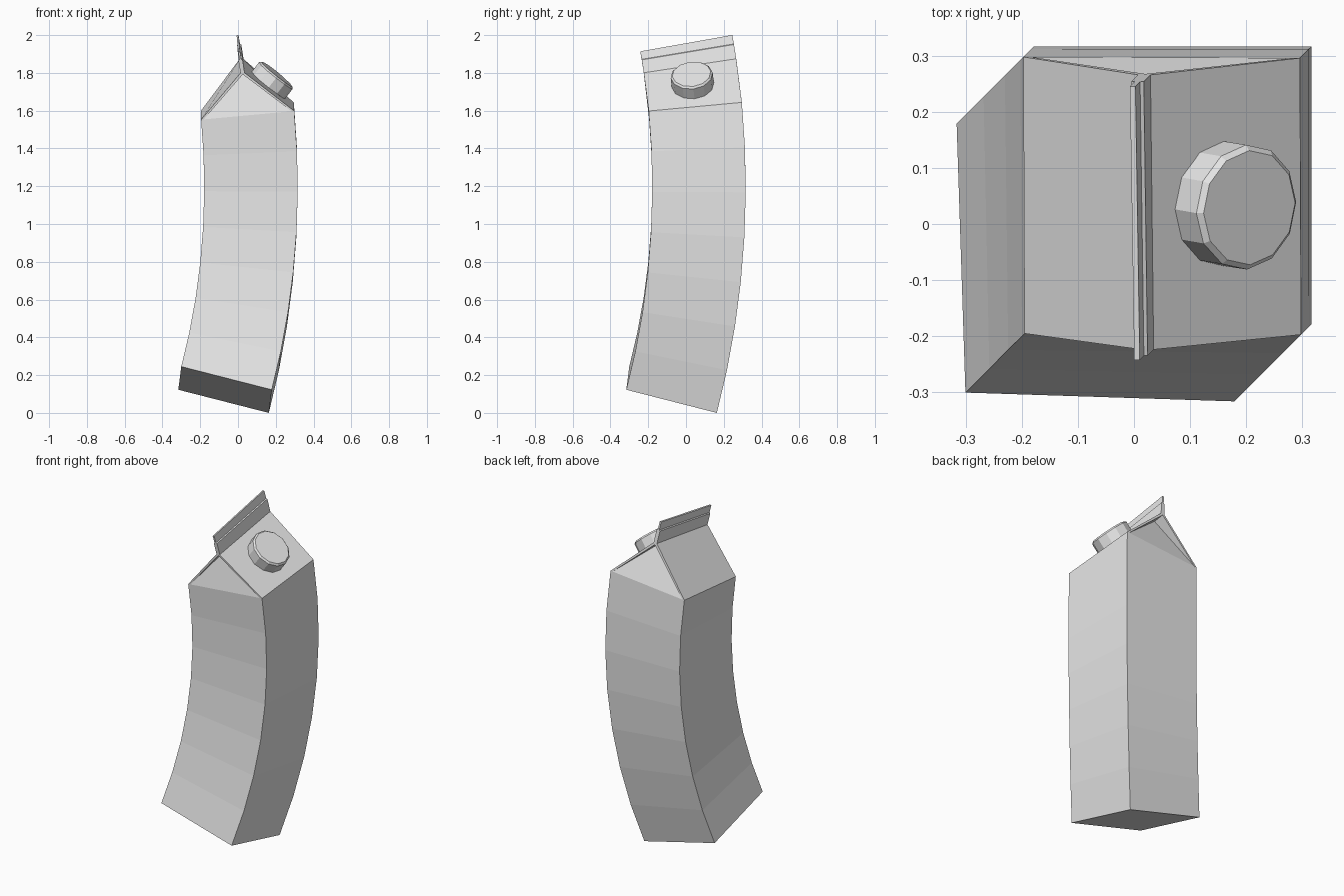
import bpy, bmesh, math
from mathutils import Vector, Matrix

if "Cube" in bpy.data.objects:
    bpy.data.objects.remove(bpy.data.objects["Cube"], do_unlink=True)

HALF = 0.2475          # half width of the square carton
EAVE, RIDGE = 1.5, 1.745
FOLD, TOP = 1.815, 1.865
LEAN = math.radians(20.5)          # tilt at the base
CURL = math.radians(28) / EAVE     # change of tilt per unit of height
DIAGONAL = Vector((1, 1, 0)).normalized()

grey = bpy.data.materials.new("carton_grey")
grey.use_nodes = True
grey.diffuse_color = (0.8, 0.8, 0.8, 1)
grey.node_tree.nodes["Principled BSDF"].inputs["Base Color"].default_value = grey.diffuse_color


def bend(p):
    """Curl an upright point along an arc in the diagonal plane."""
    tilt = LEAN - CURL * p.z
    u = p.dot(DIAGONAL)
    across = Vector((p.x, p.y, 0)) - u * DIAGONAL
    d = (math.cos(tilt) - math.cos(LEAN)) / CURL + u * math.cos(tilt) - 0.097
    z = (math.sin(LEAN) - math.sin(tilt)) / CURL - u * math.sin(tilt)
    z += HALF * math.sqrt(2) * math.sin(LEAN)
    return across + d * DIAGONAL + Vector((0, 0, z))


def finish(name, bm):
    bmesh.ops.recalc_face_normals(bm, faces=bm.faces)
    for v in bm.verts:
        v.co = bend(v.co)
    mesh = bpy.data.meshes.new(name)
    bm.to_mesh(mesh)
    bm.free()
    mesh.materials.append(grey)
    bpy.context.collection.objects.link(bpy.data.objects.new(name, mesh))


def extrude_profile(name, points):
    """Sweep an x-z outline from front to back."""
    bm = bmesh.new()
    face = bm.faces.new([bm.verts.new((x, -HALF, z)) for x, z in points])
    new = bmesh.ops.extrude_face_region(bm, geom=[face])["geom"]
    moved = [g for g in new if isinstance(g, bmesh.types.BMVert)]
    bmesh.ops.translate(bm, verts=moved, vec=(0, 2 * HALF, 0))
    finish(name, bm)


# Curved square body, in seven bands, with the gusseted gable on top
bm = bmesh.new()
corners = [(-HALF, -HALF), (HALF, -HALF), (HALF, HALF), (-HALF, HALF)]
BANDS = 7
rings = [[bm.verts.new((x, y, EAVE * i / BANDS)) for x, y in corners]
         for i in range(BANDS + 1)]
bm.faces.new(rings[0])
for low, high in zip(rings, rings[1:]):
    for i in range(4):
        j = (i + 1) % 4
        bm.faces.new((low[i], low[j], high[j], high[i]))
front_left, front_right, back_right, back_left = rings[-1]
tuck = HALF - 0.07
apex_front = bm.verts.new((0, -tuck, RIDGE - 0.01))
apex_back = bm.verts.new((0, tuck, RIDGE - 0.01))
bm.faces.new((front_left, front_right, apex_front))
bm.faces.new((back_right, back_left, apex_back))
bm.faces.new((front_right, back_right, apex_back, apex_front))
bm.faces.new((back_left, front_left, apex_front, apex_back))
finish("carton_body", bm)

# Sloping roof panels that overhang the gussets
for side, label in ((1, "left"), (-1, "right")):
    extrude_profile("roof_panel_" + label, [
        (side * HALF, EAVE), (0, RIDGE + 0.008),
        (0, RIDGE - 0.012), (side * (HALF - 0.014), EAVE)])

# Sealed fin along the ridge, thick below and thin above
half_fin = [(0.011, RIDGE - 0.01), (0.011, FOLD), (0.005, FOLD + 0.004), (0.005, TOP)]
extrude_profile("ridge_fin", half_fin + [(-x, z) for x, z in reversed(half_fin)])

# Twelve-sided screw cap with a chamfered rim
bm = bmesh.new()
bmesh.ops.create_cone(bm, cap_ends=True, segments=12, radius1=0.112, radius2=0.112, depth=0.09)
rim = [e for e in bm.edges if all(v.co.z > 0 for v in e.verts)]
bmesh.ops.bevel(bm, geom=rim, offset=0.009, segments=1, affect='EDGES')
slope = math.atan2(HALF, RIDGE - EAVE)
place = Matrix.Translation((HALF / 2, 0, (EAVE + RIDGE) / 2)) @ Matrix.Rotation(slope, 4, 'Y')
bm.transform(place @ Matrix.Translation((0, 0, 0.03)))
finish("screw_cap", bm)
